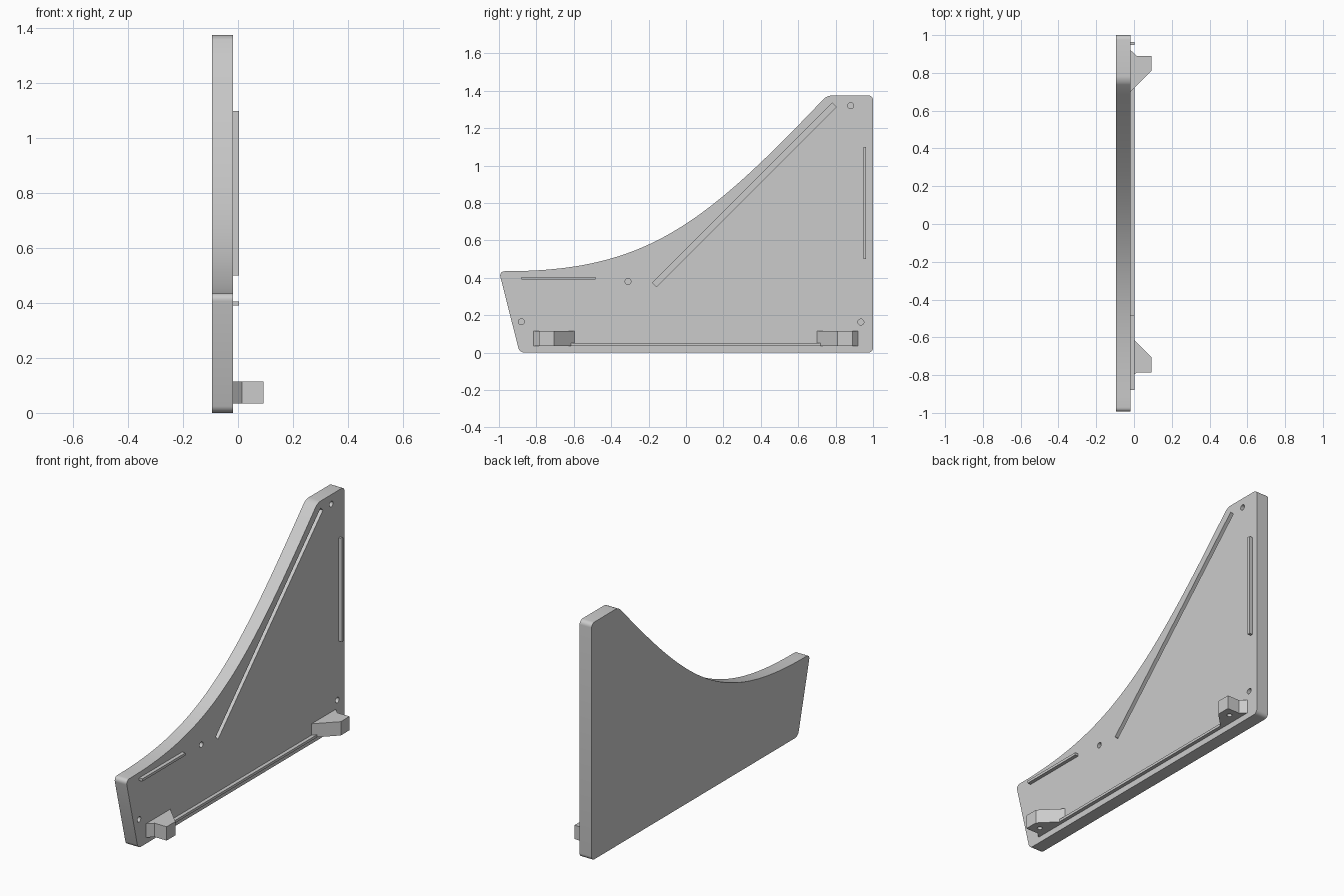
import bpy, bmesh, math
from mathutils import Vector

cube = bpy.data.objects.get("Cube")
if cube:
    bpy.data.objects.remove(cube)

BACK, FACE, RIB_TOP = -0.095, -0.018, 0.003

grey = bpy.data.materials.new("light_grey")
grey.use_nodes = True
grey.diffuse_color = (0.6, 0.6, 0.6, 1)
grey.node_tree.nodes["Principled BSDF"].inputs["Base Color"].default_value = (0.6, 0.6, 0.6, 1)


def prism(name, points, offset):
    """Extrude a closed outline of 3D points along an offset."""
    bm = bmesh.new()
    base = bm.faces.new([bm.verts.new(p) for p in points])
    top = bmesh.ops.extrude_face_region(bm, geom=[base])
    moved = [v for v in top["geom"] if isinstance(v, bmesh.types.BMVert)]
    bmesh.ops.translate(bm, verts=moved, vec=offset)
    bmesh.ops.recalc_face_normals(bm, faces=bm.faces)
    mesh = bpy.data.meshes.new(name)
    bm.to_mesh(mesh)
    bm.free()
    mesh.materials.append(grey)
    obj = bpy.data.objects.new(name, mesh)
    bpy.context.collection.objects.link(obj)
    return obj


def side_prism(name, outline, x0, x1):
    """Outline in (y, z), extruded from x0 to x1."""
    return prism(name, [(x0, y, z) for y, z in outline], (x1 - x0, 0, 0))


def rect(y0, y1, z0, z1):
    return [(y0, z0), (y1, z0), (y1, z1), (y0, z1)]


def circle(a, b, r, n=24):
    return [(a + r * math.cos(math.tau * i / n), b + r * math.sin(math.tau * i / n)) for i in range(n)]


def bezier(p, n):
    """Cubic curve through four control points."""
    p = [Vector(q) for q in p]
    out = []
    for i in range(n + 1):
        t = i / n
        s = 1 - t
        out.append(p[0] * s**3 + p[1] * 3 * s * s * t + p[2] * 3 * s * t * t + p[3] * t**3)
    return out


def rounded(prev, corner, nxt, r, n=6):
    """Rounded corner between two edges."""
    c = Vector(corner)
    a = c + (Vector(prev) - c).normalized() * r
    b = c + (Vector(nxt) - c).normalized() * r
    k = 0.55
    return bezier([a, a.lerp(c, k), b.lerp(c, k), b], n)


def cut(obj, cutters):
    """Subtract the cutters, then remove them."""
    bpy.context.view_layer.objects.active = obj
    for c in cutters:
        c.hide_render = True
        mod = obj.modifiers.new("cut", "BOOLEAN")
        mod.operation = "DIFFERENCE"
        mod.solver = "EXACT"
        mod.object = c
        bpy.ops.object.modifier_apply(modifier=mod.name)
        bpy.data.objects.remove(c)


def shade(obj):
    bpy.ops.object.select_all(action="DESELECT")
    obj.select_set(True)
    bpy.context.view_layer.objects.active = obj
    bpy.ops.object.shade_smooth_by_angle(angle=math.radians(30))


# Side panel with a sweeping upper edge
toe, heel = (-0.89, 0), (1, 0)
nose, crest, tail = (-1, 0.435), (0.757, 1.375), (1, 1.375)
sweep = bezier([(-0.965, 0.435), (-0.22, 0.435), (0.09, 0.678), (0.735, 1.355)], 40)
outline = (rounded(nose, toe, heel, 0.025) + rounded(toe, heel, tail, 0.025)
           + rounded(heel, tail, crest, 0.025) + rounded(tail, crest, sweep[-1], 0.025)
           + sweep[-2:0:-1] + rounded(sweep[0], nose, toe, 0.03))
panel = side_prism("side_panel", outline, BACK, FACE)

# Blind screw holes and the diagonal groove
cutters = [side_prism("hole_cutter", circle(y, z, 0.016), FACE - 0.05, FACE + 0.05)
           for y, z in [(-0.88, 0.165), (-0.31, 0.38), (0.88, 1.32), (0.935, 0.163)]]
start, end = Vector((-0.168, 0.363)), Vector((0.793, 1.324))
side = Vector((-1, 1)).normalized() * 0.015
cutters.append(side_prism("groove_cutter", [start - side, end - side, end + side, start + side],
                          FACE - 0.021, FACE + 0.05))
cut(panel, cutters)
shade(panel)

# Raised locating ribs
for name, area in [("front_rib", (-0.88, -0.485, 0.39, 0.405)),
                   ("rear_rib", (0.948, 0.963, 0.5, 1.098)),
                   ("bottom_rib", (-0.62, 0.72, 0.035, 0.05))]:
    side_prism(name, rect(*area), FACE - 0.005, RIB_TOP)

# Mounting lugs, mirrored front to back, each with a blind hole underneath
for name, sign, shift in [("front_lug", -1, 0.105), ("rear_lug", 1, 0)]:
    shape = [(FACE - 0.005, 0.7), (FACE, 0.7), (0.092, 0.81), (0.092, 0.89),
             (0.015, 0.89), (FACE, 0.92), (FACE - 0.005, 0.92)]
    lug = prism(name, [(x, sign * (y - shift), 0.035) for x, y in shape], (0, 0, 0.08))
    hole = [(x, y, 0) for x, y in circle(0.04, sign * (0.84 - shift), 0.014)]
    cut(lug, [prism("lug_hole_cutter", hole, (0, 0, 0.085))])
    shade(lug)
